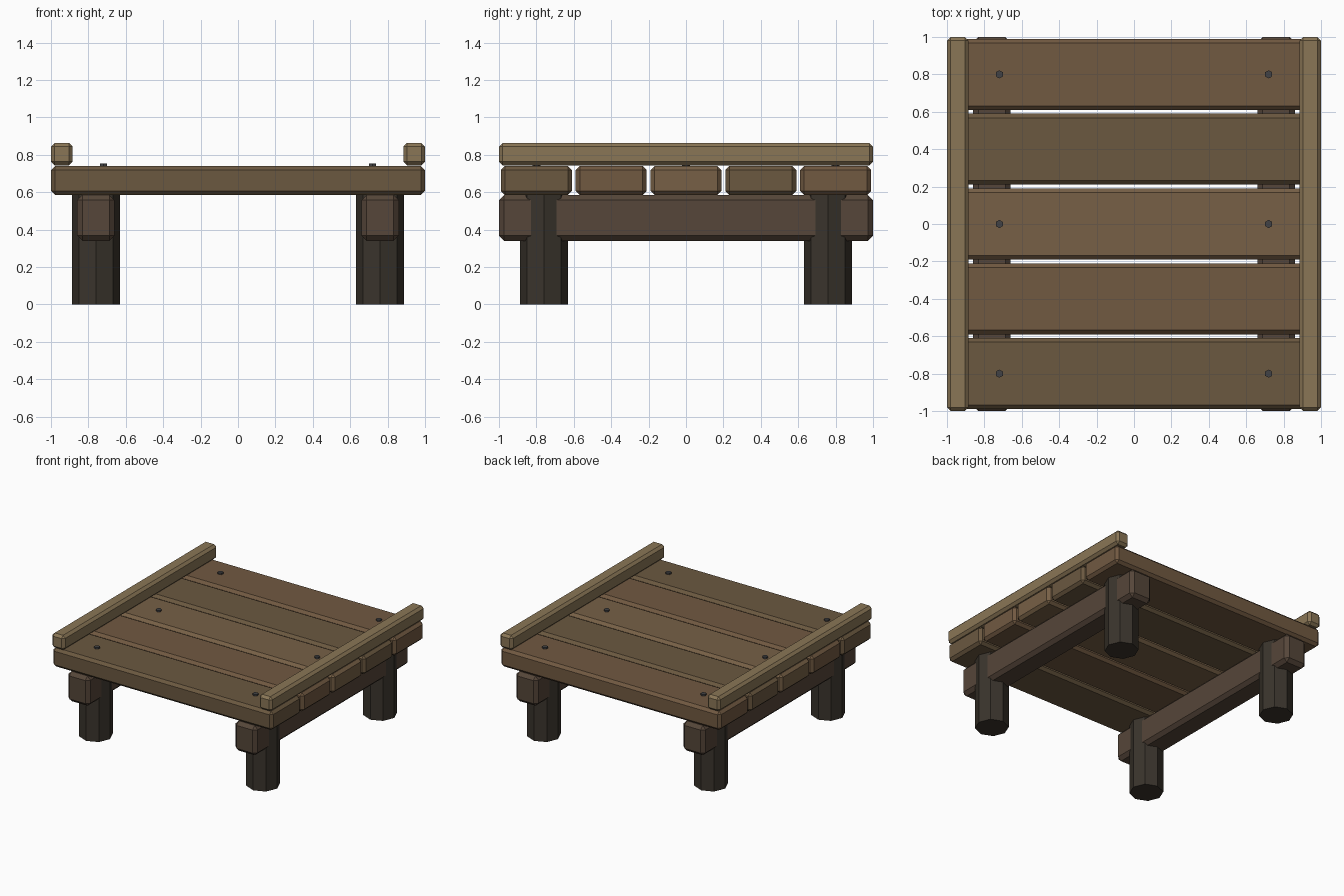
import bpy
import bmesh
from mathutils import Matrix

if "Cube" in bpy.data.objects:
    bpy.data.objects.remove(bpy.data.objects["Cube"])


def material(name, rgb):
    m = bpy.data.materials.new(name)
    m.diffuse_color = (*rgb, 1)
    m.use_nodes = True
    m.node_tree.nodes["Principled BSDF"].inputs["Base Color"].default_value = m.diffuse_color
    return m


PLANKS = [material("plank_olive", (0.147, 0.098, 0.051)),
          material("plank_brown", (0.165, 0.100, 0.053)),
          material("plank_light", (0.184, 0.117, 0.061))]
RAIL = material("rail_wood", (0.254, 0.181, 0.093))
BEAM = material("beam_wood", (0.092, 0.061, 0.041))
POST = material("post_wood", (0.042, 0.034, 0.025))
IRON = material("iron", (0.055, 0.055, 0.058))


def finish(bm, name, mat):
    mesh = bpy.data.meshes.new(name)
    bm.to_mesh(mesh)
    bm.free()
    mesh.materials.append(mat)
    ob = bpy.data.objects.new(name, mesh)
    bpy.context.collection.objects.link(ob)
    return ob


def timber(name, centre, size, chamfer, mat):
    bm = bmesh.new()
    bmesh.ops.create_cube(bm, size=1, matrix=Matrix.Translation(centre) @ Matrix.Diagonal((*size, 1)))
    bmesh.ops.bevel(bm, geom=bm.edges[:], offset=chamfer, segments=1, affect='EDGES')
    return finish(bm, name, mat)


def prism(name, x, y, z0, z1, radius, sides, mat):
    bm = bmesh.new()
    bmesh.ops.create_cone(bm, cap_ends=True, segments=sides, radius1=radius, radius2=radius,
                          depth=z1 - z0, matrix=Matrix.Translation((x, y, (z0 + z1) / 2)))
    return finish(bm, name, mat)


# deck planks
for i in range(5):
    timber(f"deck_plank_{i + 1}", (0, -0.8 + 0.4 * i, 0.6625), (2, 0.38, 0.155), 0.022, PLANKS[i % 3])

for sx, side in ((-1, "left"), (1, "right")):
    # raised edge rail and supporting beam
    timber(f"{side}_rail", (sx * 0.942, 0, 0.804), (0.116, 2, 0.12), 0.02, RAIL)
    timber(f"{side}_beam", (sx * 0.76, 0, 0.4625), (0.2, 2, 0.245), 0.028, BEAM)
    # octagonal posts
    for sy, end in ((-1, "front"), (1, "back")):
        prism(f"{end}_{side}_post", sx * 0.76, sy * 0.76, 0, 0.59, 0.128, 8, POST)
    # nail heads
    for k in range(3):
        prism(f"{side}_nail_{k + 1}", sx * 0.72, -0.8 + 0.8 * k, 0.73, 0.753, 0.022, 6, IRON)
